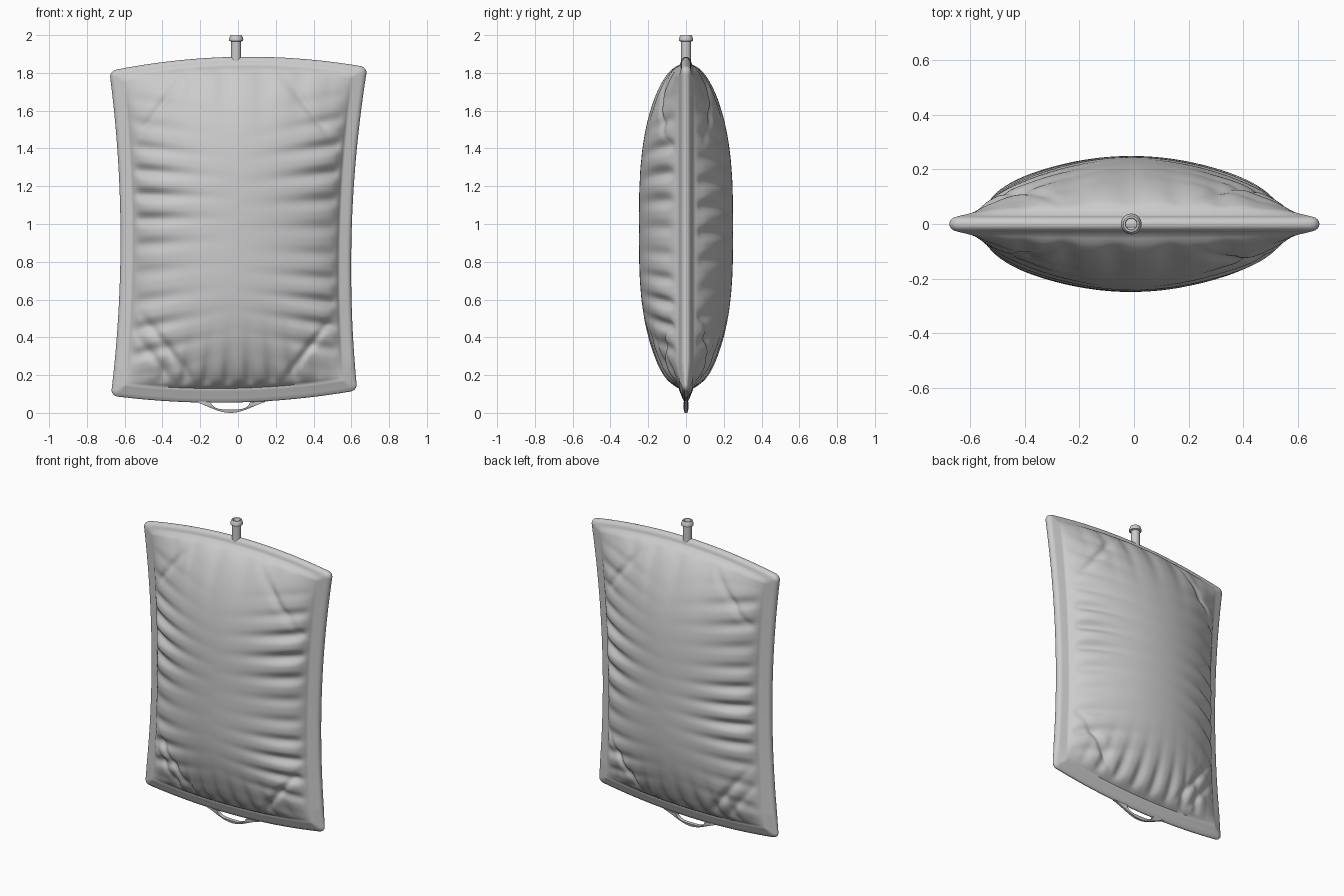
import bpy, bmesh, math
from math import sin, cos, pi, exp, sqrt, hypot

if "Cube" in bpy.data.objects:
    bpy.data.objects.remove(bpy.data.objects["Cube"])

W, H = 0.64, 0.915                       # nominal half width and half height
SIDE, TOP, BOTTOM = 0.068, 0.04, 0.075   # welded border widths
CORNER = 0.035


def shade(ob, angle=40):
    bpy.ops.object.select_all(action='DESELECT')
    ob.select_set(True)
    bpy.context.view_layer.objects.active = ob
    bpy.ops.object.shade_smooth_by_angle(angle=math.radians(angle))


def make_object(name, bm, angle=40):
    bmesh.ops.recalc_face_normals(bm, faces=bm.faces)
    me = bpy.data.meshes.new(name)
    bm.to_mesh(me)
    bm.free()
    ob = bpy.data.objects.new(name, me)
    bpy.context.collection.objects.link(ob)
    shade(ob, angle)
    return ob


def stations(half, n):
    # grid lines packed close to the rounded outer edge
    near = [0, .001, .003, .006, .01, .015, .02, .03, .04, .052, .06, .068, .075]
    left = [-half + d for d in near]
    span = 2 * (half - .085)
    mid = [-half + .085 + span * i / n for i in range(n + 1)]
    return left + mid + [-a for a in reversed(left)]


def outline(x, z):
    # round the corners, then bow the four edges
    qx, qz = abs(x) - (W - CORNER), abs(z) - (H - CORNER)
    if qx > 0 and qz > 0:
        k = max(qx, qz) / hypot(qx, qz)
        x = math.copysign(W - CORNER + qx * k, x)
        z = math.copysign(H - CORNER + qz * k, z)
    u, v = x / W, z / H
    lo_x, hi_x = -(.622 + .004 * v + .055 * v * v), .602 + .027 * v + .056 * v * v
    lo_z, hi_z = .055 + .05 * u * u + .014 * u, 1.885 - .065 * u * u + .01 * u
    return (lo_x + (hi_x - lo_x) * (u + 1) / 2,
            lo_z + (hi_z - lo_z) * (v + 1) / 2)


def bump(d, peak):
    return d / peak * exp(1 - d / peak) if d > 0 else 0


def crease(phase):
    # narrow valleys between broad ridges
    return 1 - 2 * (0.5 - 0.5 * sin(phase)) ** 1.6


def wrinkles(x, z, dx, dt, db, s):
    end = max(0, 1 - abs(z / .8) ** 4)
    k = 1.6 if x > 0 else 4.1
    zz = z * (1 + .5 * dx)
    ph = zz * 2 * pi / .145 + .9 * sin(4.1 * zz + k + s) + k * 2 + s * 1.3
    amp = .012 + .006 * sin(7 * zz + k * 3 + s)
    h = amp * end * bump(dx, .085) * crease(ph)
    endx = max(0, 1 - abs(x / .5) ** 4)
    ph = x * (1 + .5 * db) * 2 * pi / .125 + .8 * sin(5 * x + s)
    h += .011 * endx * bump(db, .06) * crease(ph)
    ph = x * 2 * pi / .17 + .9 * sin(6 * x + 2 + s)
    h += .005 * endx * bump(dt, .08) * crease(ph)
    # diagonal folds cutting across the corners
    for sx, sz, reach, depth in ((-1, -1, .40, .017), (-1, -1, .31, .012),
                                 (1, -1, .36, .018), (1, 1, .38, .013),
                                 (-1, 1, .34, .012)):
        a, b = W - sx * x, H - sz * z
        across = (a + .85 * b - reach * 1.3) / 1.31
        along = (b - a) / 1.41
        h -= depth * exp(-(across / .022) ** 2 - (along / .2) ** 2)
    return h


def half_depth(x, z, s):
    e = min(W - abs(x), H - abs(z))
    if e <= 1e-6:
        return 0
    low = max(0, min(1, (-z - H + .16) / .12))
    r = .02
    edge = (.023 - .009 * low) * sqrt(1 - max(0, 1 - e / r) ** 2)
    dx, dt, db = W - SIDE - abs(x), H - TOP - z, z + H - BOTTOM
    rim = edge + (.016 + .006 * low) * min(1, max(0, e - .01) / .058)
    if min(dx, dt, db) <= 0:
        return rim
    px = abs(x) / (W - SIDE)
    pz = z / (H - TOP) if z > 0 else -z / (H - BOTTOM)
    f = ((1 - px ** 2) * (1 - pz ** 3)) ** .75
    wr = wrinkles(x, z, dx, dt, db, s) * min(1, min(dx, dt, db) / .04)
    return max(.022, rim + .21 * f + wr)


# Inflated bag with flat welded border, front and back shells joined at the edge
bm = bmesh.new()
xs, zs = stations(W, 100), stations(H, 150)
for side in (-1, 1):
    grid = []
    for z in zs:
        row = []
        for x in xs:
            X, Z = outline(x, z)
            row.append(bm.verts.new((X, side * half_depth(x, z, side + 1.4), Z)))
        grid.append(row)
    for j in range(len(zs) - 1):
        for i in range(len(xs) - 1):
            bm.faces.new((grid[j][i], grid[j][i + 1], grid[j + 1][i + 1], grid[j + 1][i]))
bmesh.ops.remove_doubles(bm, verts=bm.verts, dist=1e-5)
make_object("fluid_bag", bm, 50)

# Hanging tab below the bag: crescent band around an open slot
bm = bmesh.new()
N = 32
rings = []
for i in range(N + 1):
    t = -1 + 2 * i / N
    c = cos(t * pi / 2)
    xo, zo = -.04 + .2 * t, .062 - .062 * (.5 * c + .5 * c * c)
    xi, zi = -.04 + .105 * t, .058 - .04 * max(0, 1 - t ** 4) ** .7
    rings.append([bm.verts.new(p) for p in ((xo, -.007, zo), (xo, .007, zo),
                                            (xi, .012, zi), (xi, -.012, zi))])
for a, b in zip(rings, rings[1:]):
    for k in range(4):
        bm.faces.new((a[k], a[(k + 1) % 4], b[(k + 1) % 4], b[k]))
bm.faces.new(rings[0])
bm.faces.new(rings[-1])
make_object("hanging_tab", bm)

# Barbed filling tube, lathed with an open bore
profile = [(.027, 1.84), (.027, 1.966), (.037, 1.97), (.038, 1.978),
           (.031, 1.998), (.029, 2.0), (.022, 2.0), (.02, 1.997), (.02, 1.88)]
bm = bmesh.new()
SEG = 32
rings = [[bm.verts.new((-.01 + r * cos(2 * pi * k / SEG), r * sin(2 * pi * k / SEG), z))
          for k in range(SEG)] for r, z in profile]
for a, b in zip(rings, rings[1:]):
    for k in range(SEG):
        bm.faces.new((a[k], a[(k + 1) % SEG], b[(k + 1) % SEG], b[k]))
bm.faces.new(rings[0])
bm.faces.new(rings[-1])
make_object("filling_tube", bm)
